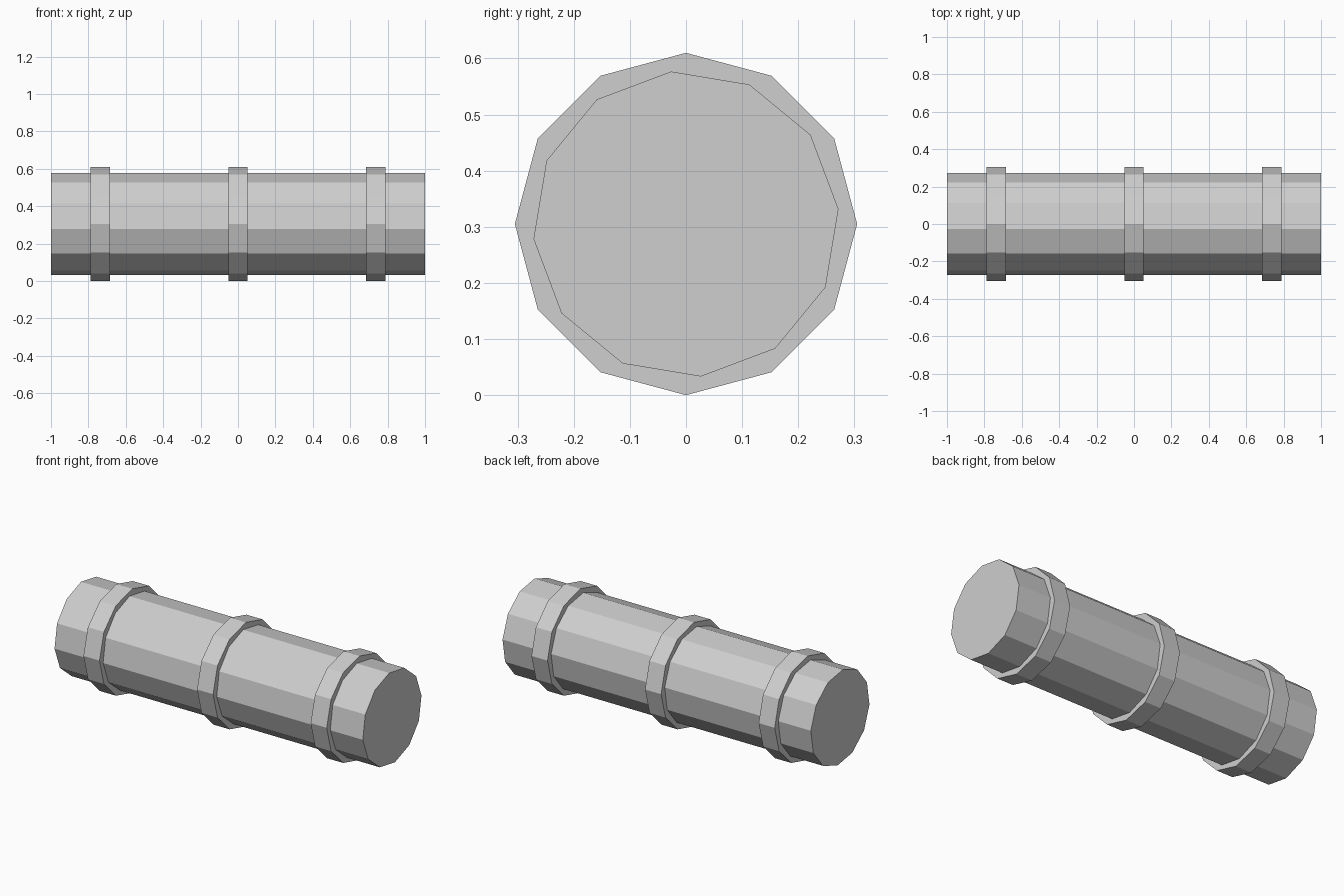
import bpy, bmesh, math

if "Cube" in bpy.data.objects:
    bpy.data.objects.remove(bpy.data.objects["Cube"])

SIDES = 12
AXIS_Z = 0.305

grey = bpy.data.materials.new("light_grey")
grey.diffuse_color = (0.62, 0.62, 0.62, 1)
grey.use_nodes = True
grey.node_tree.nodes["Principled BSDF"].inputs["Base Color"].default_value = grey.diffuse_color


def ring_of_verts(bm, x, radius, phase):
    return [bm.verts.new((x,
                          radius * math.cos(phase + 2 * math.pi * i / SIDES),
                          AXIS_Z + radius * math.sin(phase + 2 * math.pi * i / SIDES)))
            for i in range(SIDES)]


def drum(name, x0, x1, radius, phase=0.0):
    """Closed twelve-sided cylinder lying along x."""
    bm = bmesh.new()
    a = ring_of_verts(bm, x0, radius, phase)
    b = ring_of_verts(bm, x1, radius, phase)
    for i in range(SIDES):
        j = (i + 1) % SIDES
        bm.faces.new((a[i], a[j], b[j], b[i]))
    bm.faces.new(a)
    bm.faces.new(b)
    bmesh.ops.recalc_face_normals(bm, faces=bm.faces)
    mesh = bpy.data.meshes.new(name)
    bm.to_mesh(mesh)
    bm.free()
    mesh.materials.append(grey)
    obj = bpy.data.objects.new(name, mesh)
    bpy.context.collection.objects.link(obj)
    return obj


# Main pipe, turned slightly relative to the bands
drum("pipe_body", -1.0, 1.0, 0.273, math.radians(5.6))

# Three raised bands
for name, x in (("left_band", -0.737), ("middle_band", 0.0), ("right_band", 0.737)):
    drum(name, x - 0.052, x + 0.052, 0.305)
